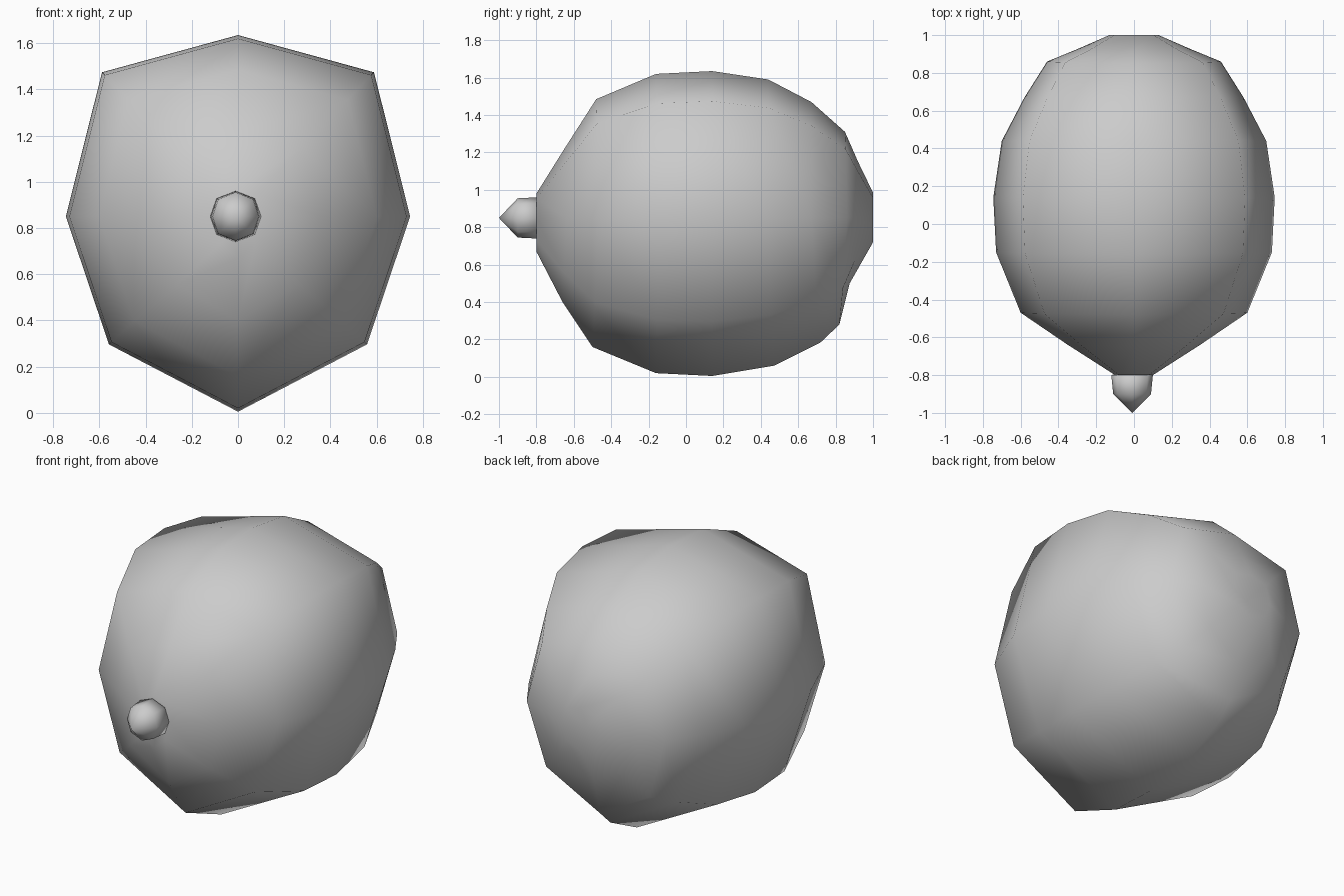
import bpy, bmesh, math

if "Cube" in bpy.data.objects:
    bpy.data.objects.remove(bpy.data.objects["Cube"])

CZ = 0.85  # height of the long axis


def loft(name, rings, start, end, cx=0.0, up=(0.79, 0.795), down=(0.75, 0.655)):
    """Eight-sided loft along y; ring = (y_top, z_top, y_bottom, z_bottom, y_side, half_width)."""
    bm = bmesh.new()
    loops = []
    for yt, zt, yb, zb, ys, w in rings:
        t, b = zt - CZ, zb - CZ
        yu, yd = (yt + ys) / 2, (yb + ys) / 2
        pts = [(0, yt, t), (w * up[0], yu, t * up[1]), (w, ys, 0), (w * down[0], yd, b * down[1]),
               (0, yb, b), (-w * down[0], yd, b * down[1]), (-w, ys, 0), (-w * up[0], yu, t * up[1])]
        loops.append([bm.verts.new((cx + x, y, CZ + z)) for x, y, z in pts])
    for a, b in zip(loops, loops[1:]):
        for i in range(8):
            j = (i + 1) % 8
            bm.faces.new((a[i], a[j], b[j], b[i]))
    # close both ends with a fan to a centre point
    for y, loop in ((start, loops[0]), (end, loops[-1])):
        tip = bm.verts.new((cx, y, CZ))
        for i in range(8):
            bm.faces.new((tip, loop[i], loop[(i + 1) % 8]))
    bmesh.ops.recalc_face_normals(bm, faces=bm.faces)
    for f in bm.faces:
        f.smooth = True
    me = bpy.data.meshes.new(name)
    bm.to_mesh(me)
    bm.free()
    ob = bpy.data.objects.new(name, me)
    bpy.context.collection.objects.link(ob)
    return ob


# Fruit body, dimpled at both ends
body = [
    (-0.80, 0.98, -0.80, 0.67, -0.80, 0.10),
    (-0.65, 1.22, -0.66, 0.40, -0.64, 0.35),
    (-0.48, 1.485, -0.50, 0.16, -0.47, 0.60),
    (-0.16, 1.62, -0.16, 0.02, -0.15, 0.73),
    (0.14, 1.635, 0.14, 0.005, 0.14, 0.745),
    (0.44, 1.59, 0.47, 0.06, 0.44, 0.70),
    (0.67, 1.47, 0.72, 0.185, 0.67, 0.58),
    (0.85, 1.31, 0.82, 0.28, 0.86, 0.46),
    (0.92, 1.15, 0.875, 0.50, 0.93, 0.29),
    (1.00, 0.985, 1.00, 0.72, 1.00, 0.13),
]
loft("fruit_body", body, -0.76, 0.95)

# Stubby stem with a pointed tip
D = math.sqrt(0.5)
stem = [
    (-0.80, 0.96, -0.80, 0.74, -0.80, 0.11),
    (-0.90, 0.955, -0.90, 0.745, -0.90, 0.10),
]
loft("stem", stem, -0.76, -1.0, cx=-0.01, up=(0.75, D), down=(0.75, D))
